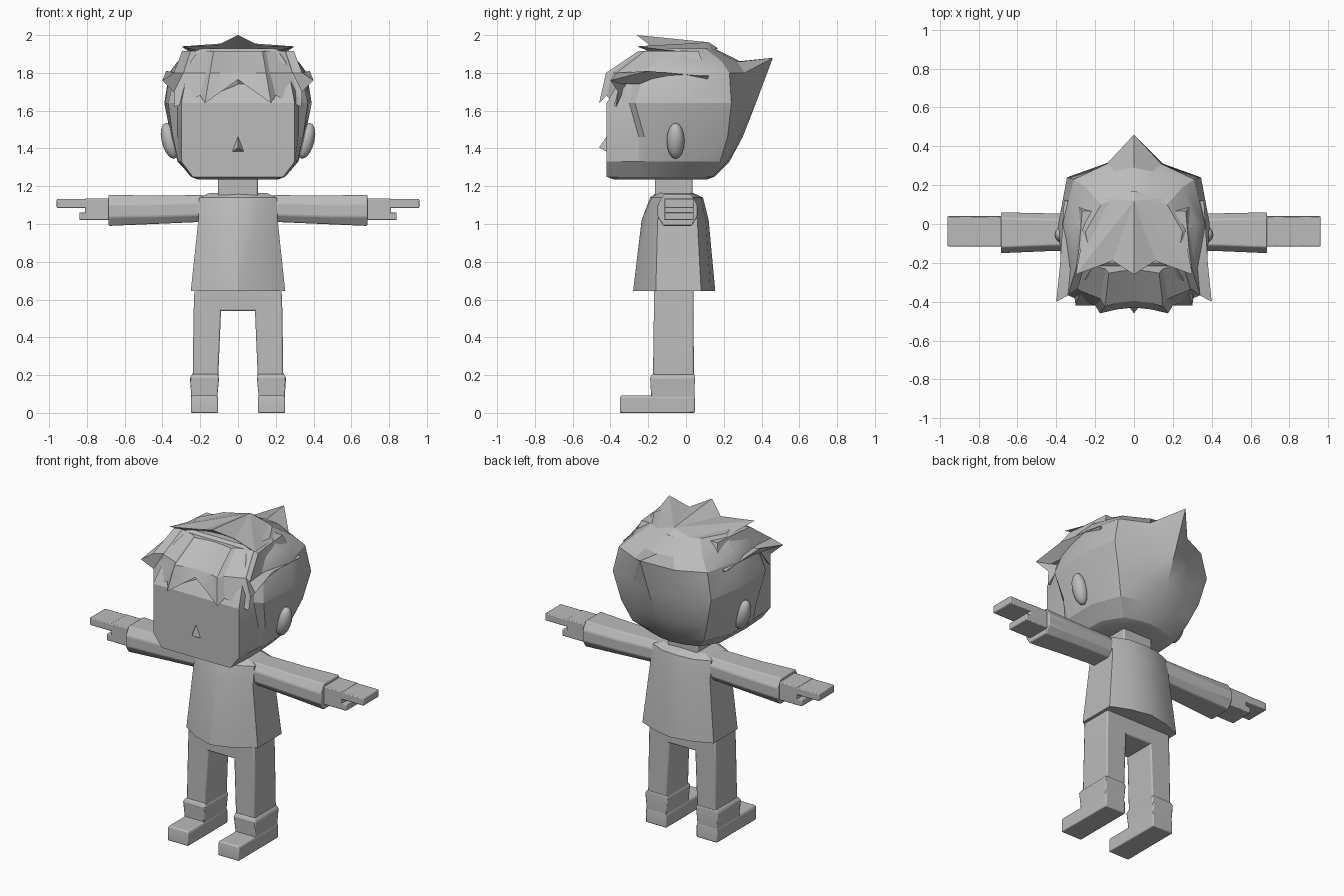
import bpy, bmesh, math
from mathutils import Vector

old = bpy.data.objects.get("Cube")
if old:
    bpy.data.objects.remove(old, do_unlink=True)

clay = bpy.data.materials.new("plain_grey")
clay.use_nodes = True
GREY = (0.5, 0.5, 0.5, 1)
clay.diffuse_color = GREY
clay.node_tree.nodes["Principled BSDF"].inputs["Base Color"].default_value = GREY


def finish(name, bm, bevel=0, angle=25):
    """Turn a bmesh into a shaded object, with optional softened edges."""
    bmesh.ops.recalc_face_normals(bm, faces=bm.faces[:])
    mesh = bpy.data.meshes.new(name)
    bm.to_mesh(mesh)
    bm.free()
    mesh.materials.append(clay)
    obj = bpy.data.objects.new(name, mesh)
    bpy.context.collection.objects.link(obj)
    if bevel:
        mod = obj.modifiers.new("soft_edges", "BEVEL")
        mod.width, mod.segments, mod.limit_method = bevel, 2, "ANGLE"
    bpy.ops.object.select_all(action="DESELECT")
    obj.select_set(True)
    bpy.context.view_layer.objects.active = obj
    bpy.ops.object.shade_smooth_by_angle(angle=math.radians(angle))
    return obj


def skin(name, rings, **look):
    """Join closed rings of equal length and cap both ends."""
    bm = bmesh.new()
    loops = [[bm.verts.new(p) for p in ring] for ring in rings]
    for a, b in zip(loops, loops[1:]):
        for i in range(len(a)):
            j = (i + 1) % len(a)
            bm.faces.new((a[i], a[j], b[j], b[i]))
    bm.faces.new(loops[0])
    bm.faces.new(loops[-1])
    return finish(name, bm, **look)


def mirrored(half):
    """Complete a ring from its +x half."""
    return list(half) + [(-x, y, z) for x, y, z in reversed(half) if x > 0]


def level(z, *pts):
    """Half ring at one height; a point may carry its own height."""
    return mirrored([p if len(p) == 3 else (p[0], p[1], z) for p in pts])


def fan(name, rim, top, bottom, **look):
    """Solid made of a spiky rim between two hub points."""
    bm = bmesh.new()
    loop = [bm.verts.new(p) for p in rim]
    for hub in (bm.verts.new(top), bm.verts.new(bottom)):
        for i, v in enumerate(loop):
            bm.faces.new((v, loop[(i + 1) % len(loop)], hub))
    return finish(name, bm, **look)


def block(x0, x1, y0, y1, z):
    return [(x0, y0, z), (x1, y0, z), (x1, y1, z), (x0, y1, z)]


# Head with flat face, stepped sideburns and a pointed back tuft
skin("head", [
    level(1.235, (.2, -.38), (.21, -.25), (.21, -.2), (.2, 0), (.13, .08), (.06, .1), (0, .11)),
    level(1.25, (.24, -.42), (.25, -.25), (.25, -.22), (.24, 0), (.17, .11), (.08, .14), (0, .15)),
    level(1.33, (.3, -.42), (.31, -.25), (.315, -.22), (.32, 0), (.25, .18), (.12, .22), (0, .23)),
    level(1.46, (.3, -.42), (.32, -.25), (.345, -.22), (.355, 0), (.3, .22), (.14, .28), (0, .3)),
    level(1.64, (.3, -.42), (.32, -.3), (.37, -.27), (.39, 0), (.345, .24), (.15, .31), (0, .37)),
    level(1.8, (.27, -.33), (.31, -.27), (.33, -.22), (.365, 0), (.31, .23), (.14, .31),
          (0, .46, 1.88)),
    level(1.86, (.25, -.28), (.28, -.24), (.3, -.2), (.32, 0), (.25, .19), (.1, .27), (0, .29)),
    level(1.93, (.2, -.2), (.22, -.18), (.23, -.14), (.25, -.04), (.17, .1), (.07, .14), (0, .15)),
], angle=22)

# Fringe: tips and valleys, lofted from the crown over the brow
rim = [(0, -.43, 1.765), (.09, -.44, 1.7), (.175, -.46, 1.64), (.2, -.42, 1.68),
       (.335, -.37, 1.62), (.34, -.36, 1.7), (.4, -.4, 1.76), (.38, -.2, 1.81), (.36, .12, 1.78)]


def shrunk(sx, sy, z):
    return mirrored([(x * sx, y * sy, z) for x, y, _ in rim])


skin("fringe", [shrunk(.74, .55, 1.915), shrunk(.85, .92, 1.8),
                mirrored(rim), shrunk(.85, .85, 1.74)], angle=20)

# Crown layer with three forward tips
fan("crown_tufts", mirrored([
    (0, -.26, 2), (.11, -.19, 1.945), (.3, -.26, 1.94), (.27, -.1, 1.92),
    (.26, .02, 1.91), (.15, .13, 1.92), (0, .17, 1.93)]),
    (0, .12, 1.962), (0, -.05, 1.86), angle=20)

# Nose
fan("nose", [(-.035, -.415, 1.38), (.035, -.415, 1.38), (0, -.415, 1.47)],
    (0, -.46, 1.405), (0, -.4, 1.41))

# Ears
for side, label in ((1, "left"), (-1, "right")):
    bm = bmesh.new()
    bmesh.ops.create_uvsphere(bm, u_segments=12, v_segments=8, radius=1)
    for v in bm.verts:
        x, y, z = v.co
        v.co = Vector((side * (.36 + .045 * x + .02 * z), -.055 + .047 * y, 1.44 + .095 * z))
    finish(label + "_ear", bm, angle=60)

# Neck
skin("neck", [block(-.105, .105, -.165, .035, z) for z in (1.1, 1.26)], bevel=.01)

# Shirt body, creased along the middle
skin("shirt", [
    level(.645, (0, -.28), (.13, -.235), (.25, -.16), (.25, .08), (.13, .13), (0, .155)),
    level(1.02, (0, -.235), (.11, -.21), (.21, -.15), (.21, .06), (.11, .105), (0, .12)),
    level(1.14, (0, -.19), (.11, -.18), (.205, -.13), (.205, .04), (.11, .08), (0, .09)),
    level(1.165, (0, -.155), (.08, -.15), (.15, -.11), (.15, .02), (.08, .03), (0, .035)),
], angle=25)

# Hips
skin("hips", [block(-.2, .2, -.17, .04, z) for z in (.54, .68)], bevel=.008)


def section(x, z0, z1, y0, y1):
    """Arm cross-section with chamfered sides."""
    zm = (z0 + z1) / 2
    return [(x, y0 + .03, z0), (x, y0, zm - .035), (x, y0, zm + .03), (x, y0 + .03, z1),
            (x, y1 - .03, z1), (x, y1, zm + .03), (x, y1, zm - .035), (x, y1 - .03, z0)]


for side, label in ((1, "left"), (-1, "right")):
    # Sleeve
    skin(label + "_sleeve", [
        section(side * .12, 1.01, 1.15, -.13, .045),
        section(side * .22, 1.01, 1.153, -.135, .05),
        section(side * .45, 1.0, 1.15, -.14, .055),
        section(side * .685, .99, 1.155, -.15, .06)], bevel=.006)
    # Hand: palm, thumb and joined fingers
    for part, x0, x1, z0, z1 in (("palm", .66, .81, 1.02, 1.135),
                                 ("thumb", .79, .84, 1.02, 1.062),
                                 ("fingers", .79, .96, 1.085, 1.132)):
        skin(label + "_" + part, [block(side * x0, side * x1, -.115, .04, z)
                                  for z in (z0, z1)], bevel=.005)
    # Trouser leg
    skin(label + "_leg", [block(side * .105, side * .24, -.175, .042, .18),
                          block(side * .09, side * .235, -.17, .04, .54),
                          block(side * .085, side * .23, -.17, .04, .67)], bevel=.008)
    # Boot shaft and foot
    skin(label + "_boot", [block(side * .108, side * .248, -.185, .045, .0),
                           block(side * .108, side * .248, -.185, .045, .1),
                           block(side * .1, side * .255, -.19, .047, .185),
                           block(side * .108, side * .243, -.18, .043, .205)], bevel=.006)
    skin(label + "_foot", [block(side * .105, side * .25, -.35, .047, 0),
                           block(side * .105, side * .25, -.35, .047, .08),
                           block(side * .112, side * .244, -.345, .043, .092)], bevel=.006)
